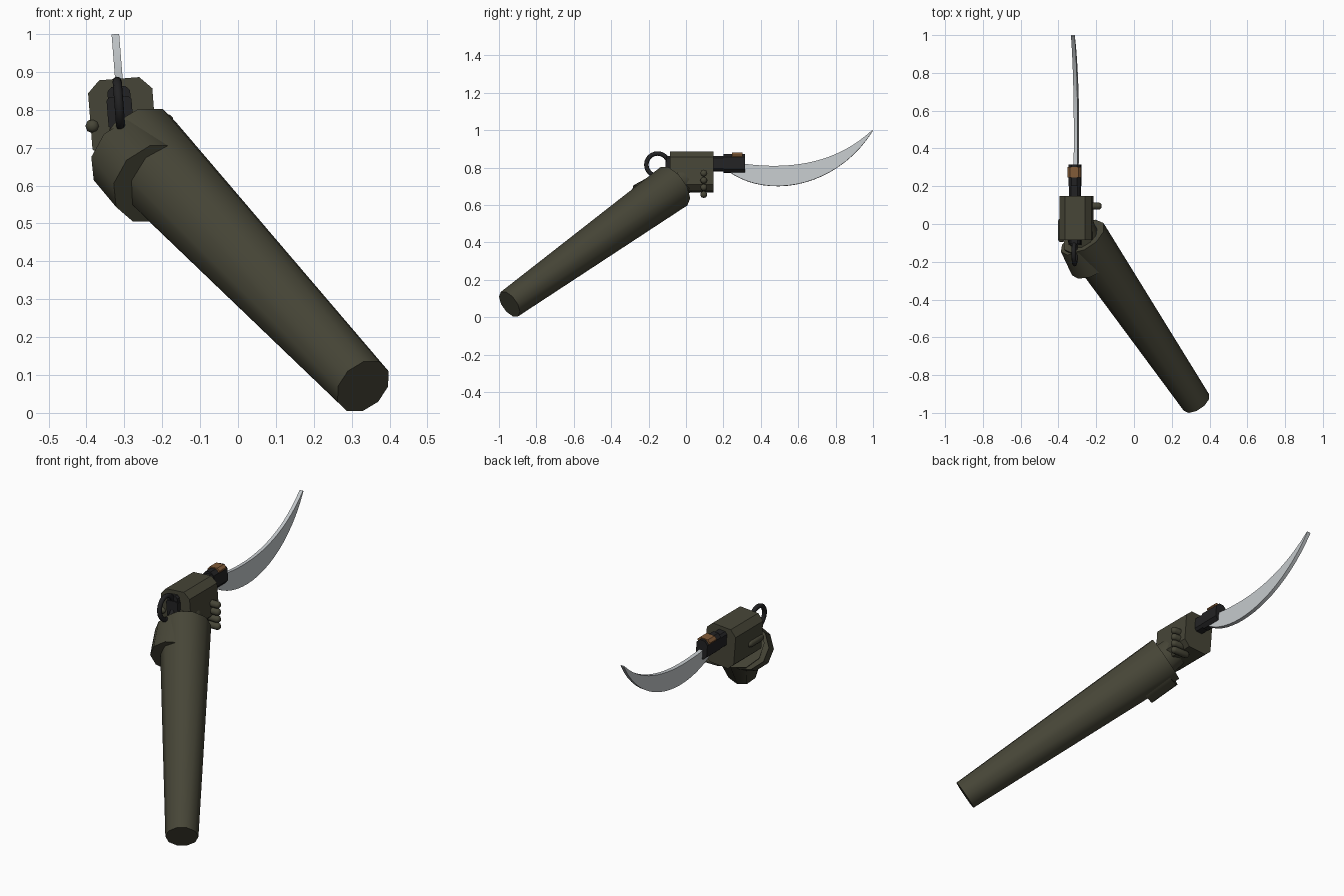
import bpy, bmesh, math
from mathutils import Vector, Matrix
from mathutils.geometry import interpolate_bezier

if "Cube" in bpy.data.objects:
    bpy.data.objects.remove(bpy.data.objects["Cube"], do_unlink=True)


def material(name, rgb):
    m = bpy.data.materials.new(name)
    m.use_nodes = True
    m.diffuse_color = (*rgb, 1)
    m.node_tree.nodes["Principled BSDF"].inputs["Base Color"].default_value = (*rgb, 1)
    return m


OLIVE = material("olive cloth", (0.062, 0.06, 0.038))
BLACK = material("black grip", (0.016, 0.016, 0.017))
BROWN = material("brown wood", (0.22, 0.105, 0.04))
STEEL = material("pale steel", (0.55, 0.58, 0.6))

# The hand and knife share a slight roll around the knife's long axis
PIVOT = Vector((-0.31, 0, 0.8))
ROLL = (Matrix.Translation(PIVOT) @ Matrix.Rotation(math.radians(-4.5), 4, "Y")
        @ Matrix.Translation(-PIVOT))


def finish(name, bm, mat, smooth=None, roll=False):
    if roll:
        bm.transform(ROLL)
    bmesh.ops.recalc_face_normals(bm, faces=bm.faces[:])
    mesh = bpy.data.meshes.new(name)
    bm.to_mesh(mesh)
    bm.free()
    mesh.materials.append(mat)
    ob = bpy.data.objects.new(name, mesh)
    bpy.context.collection.objects.link(ob)
    if smooth:
        bpy.ops.object.select_all(action="DESELECT")
        bpy.context.view_layer.objects.active = ob
        ob.select_set(True)
        bpy.ops.object.shade_smooth_by_angle(angle=math.radians(smooth))
    return ob


def lathe(name, start, end, profile, mat, sides=10, roll=False):
    """Turn (distance fraction, radius) pairs around the line start-end."""
    start, end = Vector(start), Vector(end)
    axis = end - start
    turn = axis.to_track_quat("Z", "Y")
    bm = bmesh.new()
    rings = []
    for t, r in profile:
        rings.append([bm.verts.new(start + axis * t + turn @ Vector(
            (r * math.cos(a), r * math.sin(a), 0)))
            for a in (math.tau * i / sides for i in range(sides))])
    for a, b in zip(rings, rings[1:]):
        for i in range(sides):
            j = (i + 1) % sides
            bm.faces.new((a[i], a[j], b[j], b[i]))
    bm.faces.new(rings[0])
    bm.faces.new(rings[-1])
    return finish(name, bm, mat, 50, roll)


def block(name, x, y, z, cut, mat):
    """Box with the four edges along y cut off at 45 degrees."""
    bm = bmesh.new()
    bmesh.ops.create_cube(bm, size=1)
    for v in bm.verts:
        v.co = [lo + (c + 0.5) * (hi - lo) for c, (lo, hi) in zip(v.co, (x, y, z))]
    long_edges = [e for e in bm.edges
                  if abs(e.verts[0].co.y - e.verts[1].co.y) > 0.9 * (y[1] - y[0])]
    bmesh.ops.bevel(bm, geom=long_edges, offset=cut, segments=1, affect="EDGES")
    return finish(name, bm, mat, roll=True)


# Arm and sleeve
lathe("forearm", (0.33, -0.944, 0.07), (-0.265, -0.065, 0.70),
      [(0, 0.08), (1, 0.125)], OLIVE)
lathe("sleeve_cuff", (-0.222, -0.22, 0.605), (-0.283, -0.095, 0.675),
      [(0, 0.118), (1, 0.116)], OLIVE)
lathe("wrist", (-0.265, -0.08, 0.70), (-0.305, 0.03, 0.76),
      [(0, 0.085), (1, 0.075)], OLIVE)

# Gripping hand with fingers curled round one side and thumb on the other
block("hand", (-0.392, -0.222), (-0.085, 0.147), (0.67, 0.882), 0.032, OLIVE)
CAPSULE = [(0, 0.009), (0.06, 0.016), (0.14, 0.019),
           (0.86, 0.019), (0.94, 0.016), (1, 0.009)]
for i in range(4):
    z = 0.77 - i * 0.038
    lathe(f"finger_{i + 1}", (-0.28, 0.095, z), (-0.172, 0.095, z),
          CAPSULE, OLIVE, 8)
lathe("thumb", (-0.384, -0.095, 0.757), (-0.384, 0.03, 0.757), CAPSULE, OLIVE, 8)

# Knife handle passing through the fist
block("handle_core", (-0.341, -0.281), (-0.105, 0.21), (0.78, 0.862), 0.012, BLACK)
block("handle_collar", (-0.343, -0.279), (0.20, 0.315), (0.773, 0.873), 0.018, BLACK)
block("handle_inlay", (-0.347, -0.275), (0.245, 0.302), (0.845, 0.878), 0.013, BROWN)
block("pommel", (-0.345, -0.279), (-0.11, -0.08), (0.75, 0.835), 0.008, BLACK)

# Finger ring behind the pommel
bm = bmesh.new()
SEG, TUBE = 24, 8
loops = []
for i in range(SEG):
    a = math.tau * i / SEG
    out = Vector((0, math.cos(a), math.sin(a)))
    loops.append([bm.verts.new(Vector((-0.313, -0.152, 0.816)) + out * (
        0.06 + 0.012 * math.cos(b)) + Vector((0.012 * math.sin(b), 0, 0)))
        for b in (math.tau * k / TUBE for k in range(TUBE))])
for i in range(SEG):
    a, b = loops[i], loops[(i + 1) % SEG]
    for k in range(TUBE):
        m = (k + 1) % TUBE
        bm.faces.new((a[k], b[k], b[m], a[m]))
finish("pommel_ring", bm, BLACK, 60, True)

# Curved blade: a strip between two curves, given thickness
def curve(*points):
    return interpolate_bezier(*[Vector((-0.318, y, z)) for y, z in points], 20)


lower = curve((0.22, 0.785), (0.42, 0.63), (0.80, 0.68), (1.0, 0.998))
upper = curve((0.22, 0.835), (0.50, 0.78), (0.78, 0.80), (0.995, 1.0))
bm = bmesh.new()
rows = [(bm.verts.new(a), bm.verts.new(b)) for a, b in zip(lower, upper)]
for (a, b), (c, d) in zip(rows, rows[1:]):
    bm.faces.new((a, c, d, b))
side = bmesh.ops.extrude_face_region(bm, geom=bm.faces[:])
for v in side["geom"]:
    if isinstance(v, bmesh.types.BMVert):
        v.co.x += 0.02
finish("blade", bm, STEEL, 30, True)
